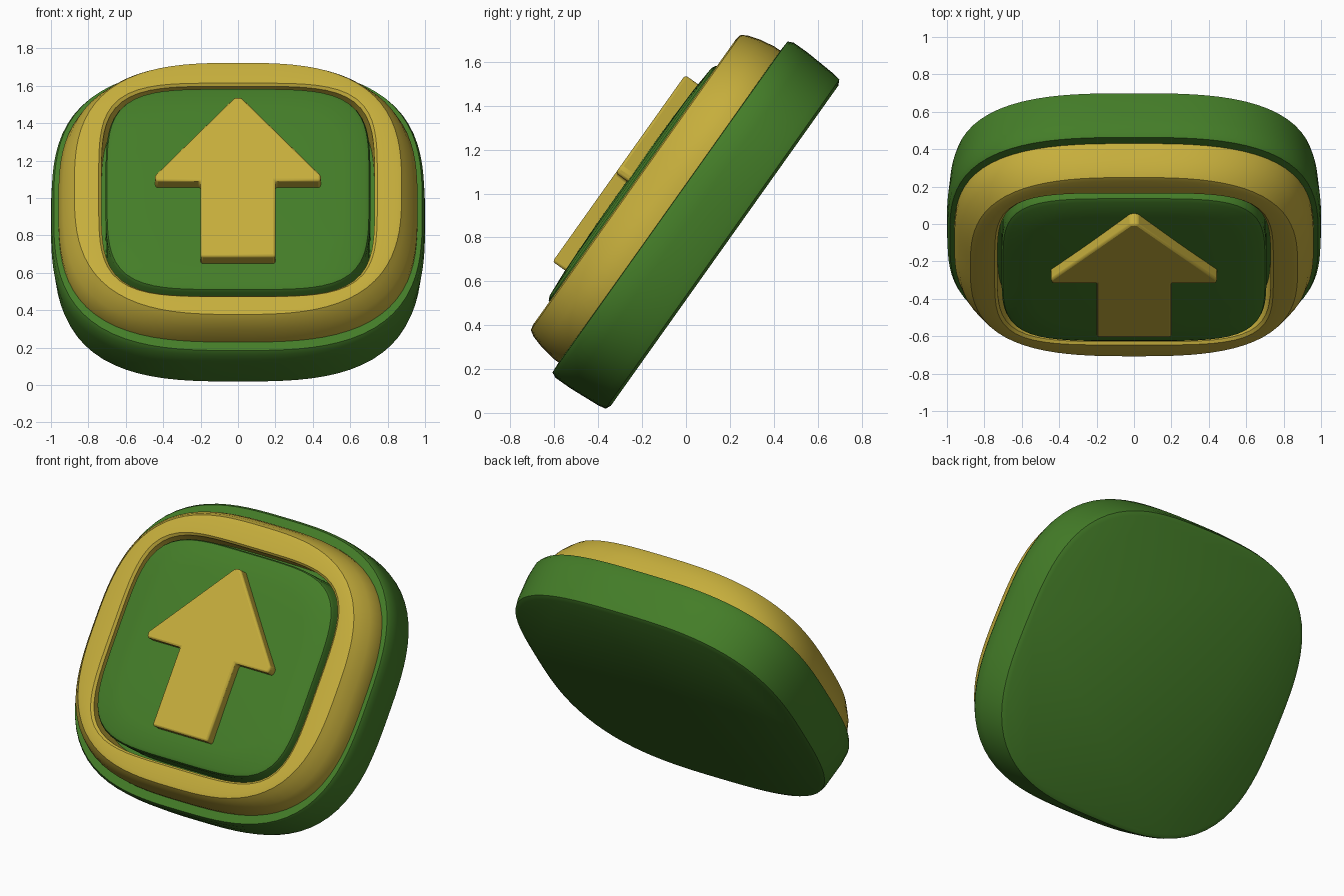
import bpy, bmesh, math
from mathutils import Matrix

if "Cube" in bpy.data.objects:
    bpy.data.objects.remove(bpy.data.objects["Cube"])

# Tilt of the whole button: local Y runs up the slope, local Z faces front and up
TILT = math.radians(54.6)
C, S = math.cos(TILT), math.sin(TILT)
MID = 0.925
PLACE = Matrix.Translation((0, -0.36 + MID * C, 0.008 + MID * S)) @ Matrix.Rotation(TILT, 4, 'X')
SEG = 96


def material(name, rgb):
    m = bpy.data.materials.new(name)
    lin = [(v / 255 / 12.92) if v < 11 else ((v / 255 + 0.055) / 1.055) ** 2.4 for v in rgb]
    m.diffuse_color = (*lin, 1)
    m.use_nodes = True
    m.node_tree.nodes["Principled BSDF"].inputs["Base Color"].default_value = m.diffuse_color
    return m


GREEN = material("green", (68, 125, 40))
GOLD = material("gold", (198, 174, 60))


def finish(bm, name, mat, bevel=0):
    bmesh.ops.recalc_face_normals(bm, faces=bm.faces)
    bm.transform(PLACE)
    me = bpy.data.meshes.new(name)
    bm.to_mesh(me)
    bm.free()
    me.materials.append(mat)
    ob = bpy.data.objects.new(name, me)
    bpy.context.collection.objects.link(ob)
    if bevel:
        mod = ob.modifiers.new("bevel", 'BEVEL')
        mod.width, mod.segments = bevel, 2
    bpy.ops.object.select_all(action='DESELECT')
    ob.select_set(True)
    bpy.context.view_layer.objects.active = ob
    bpy.ops.object.shade_smooth_by_angle(angle=math.radians(35))
    return ob


def rounded_loft(name, mat, rings, closed=False):
    """Loft squircle rings given as (half width, half length, height, squareness, y shift)."""
    bm = bmesh.new()
    loops = []
    for rx, ry, z, p, dy in rings:
        loop = []
        for i in range(SEG):
            a = 2 * math.pi * i / SEG
            c, s = math.cos(a), math.sin(a)
            r = (abs(c) ** p + abs(s) ** p) ** (-1 / p)
            loop.append(bm.verts.new((rx * r * c, ry * r * s + dy, z)))
        loops.append(loop)
    pairs = list(zip(loops, loops[1:]))
    if closed:
        pairs.append((loops[-1], loops[0]))
    else:
        bm.faces.new(loops[0])
        bm.faces.new(loops[-1])
    for a, b in pairs:
        for i in range(SEG):
            j = (i + 1) % SEG
            bm.faces.new((a[i], a[j], b[j], b[i]))
    return finish(bm, name, mat)


# Green base slab
rounded_loft("base", GREEN, [
    (0.95, 0.895, 0.0, 3.0, 0), (0.975, 0.92, 0.012, 3.0, 0), (0.985, 0.927, 0.05, 3.0, 0),
    (1.0, 0.937, 0.20, 3.0, 0), (0.997, 0.937, 0.28, 3.0, 0), (0.985, 0.925, 0.305, 3.0, 0),
    (0.90, 0.84, 0.31, 3.0, 0)])

# Gold raised frame with a sloped shoulder
rounded_loft("frame", GOLD, [
    (0.73, 0.69, 0.28, 4.3, -0.012), (0.96, 0.872, 0.28, 3.0, 0), (0.96, 0.872, 0.34, 3.0, 0),
    (0.935, 0.86, 0.41, 2.95, 0), (0.895, 0.842, 0.47, 2.9, 0), (0.875, 0.825, 0.497, 2.9, 0),
    (0.85, 0.80, 0.503, 3.0, 0), (0.745, 0.70, 0.503, 4.3, -0.012),
    (0.73, 0.688, 0.49, 4.3, -0.012)], closed=True)

# Green centre panel, slightly domed, with a narrow groove around it
rounded_loft("panel", GREEN, [
    (0.708, 0.665, 0.29, 4.3, -0.012), (0.708, 0.665, 0.49, 4.3, -0.012),
    (0.70, 0.657, 0.508, 4.3, -0.012), (0.68, 0.637, 0.518, 4.3, -0.012),
    (0.55, 0.51, 0.527, 4.0, -0.012), (0.30, 0.28, 0.533, 3.0, -0.012),
    (0.05, 0.05, 0.535, 2.0, -0.012)])

# Gold arrow
half = [(0.2, 0.412), (0.2, 0.908), (0.44, 0.908), (0.445, 0.945), (0.02, 1.455)]
outline = half + [(-x, u) for x, u in reversed(half)]
bm = bmesh.new()
face = bm.faces.new([bm.verts.new((x, u - MID, 0.48)) for x, u in outline])
top = bmesh.ops.extrude_face_region(bm, geom=[face])["geom"]
bmesh.ops.translate(bm, vec=(0, 0, 0.117), verts=[v for v in top if isinstance(v, bmesh.types.BMVert)])
finish(bm, "arrow", GOLD, bevel=0.012)
